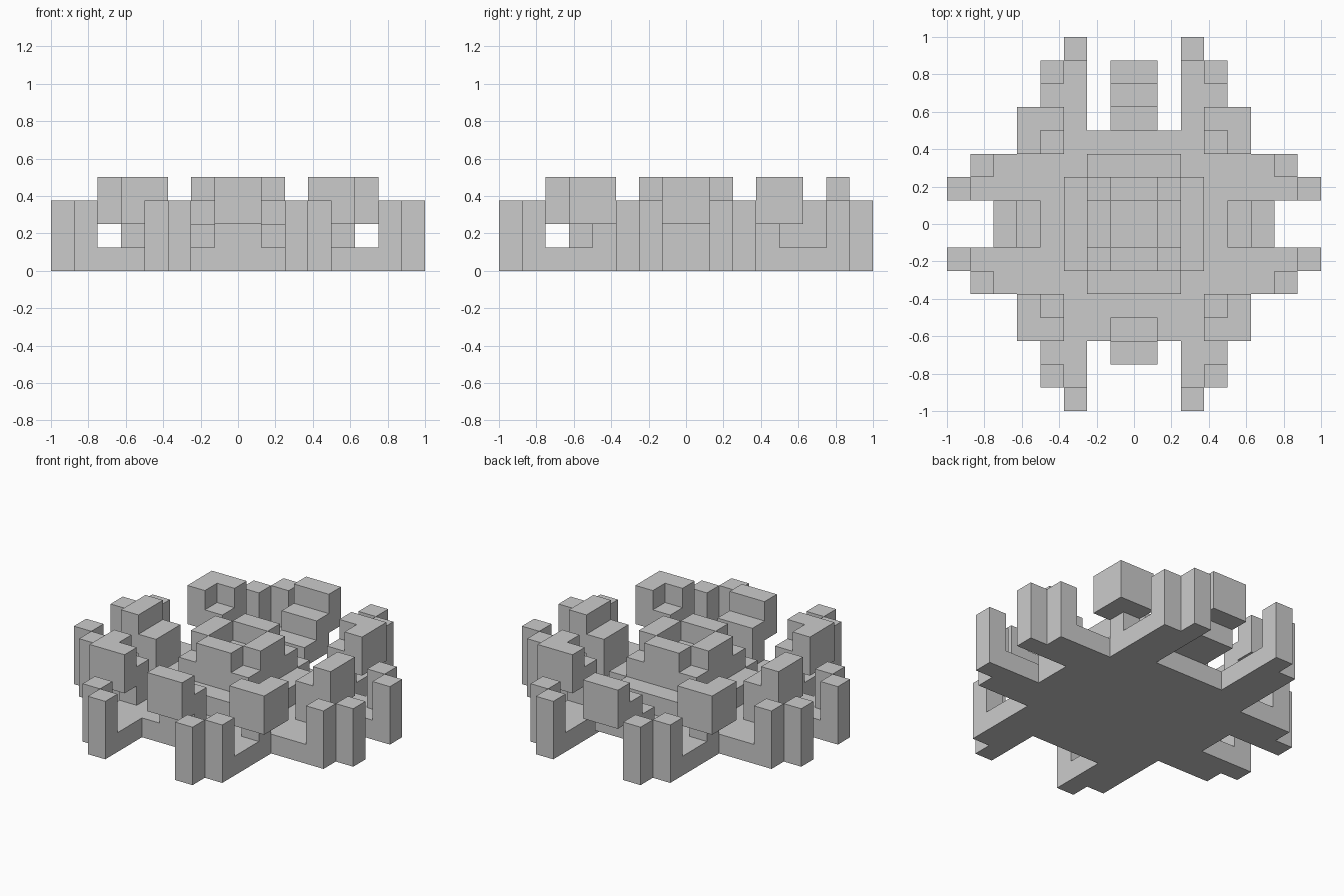
import bpy, bmesh
from mathutils import Matrix
from math import pi

if "Cube" in bpy.data.objects:
    bpy.data.objects.remove(bpy.data.objects["Cube"])

U = 0.125  # one block of the building grid


def prism(name, outline, lo, hi, plane="xy", turn=0.0):
    """Extrude a closed outline from lo to hi; 'xz' outlines are extruded along y."""
    bm = bmesh.new()
    def pt(a, b, c):
        return (a * U, b * U, c * U) if plane == "xy" else (a * U, c * U, b * U)
    face = bm.faces.new([bm.verts.new(pt(a, b, lo)) for a, b in outline])
    ext = bmesh.ops.extrude_face_region(bm, geom=[face])
    step = (0, 0, (hi - lo) * U) if plane == "xy" else (0, (hi - lo) * U, 0)
    bmesh.ops.translate(bm, vec=step,
                        verts=[g for g in ext["geom"] if isinstance(g, bmesh.types.BMVert)])
    bmesh.ops.rotate(bm, verts=bm.verts, matrix=Matrix.Rotation(turn, 3, 'Z'))
    bmesh.ops.recalc_face_normals(bm, faces=bm.faces)
    mesh = bpy.data.meshes.new(name)
    bm.to_mesh(mesh)
    bm.free()
    obj = bpy.data.objects.new(name, mesh)
    bpy.context.collection.objects.link(obj)
    return obj


def box(name, x0, x1, y0, y1, z0, z1):
    x0, x1 = sorted((x0, x1))
    y0, y1 = sorted((y0, y1))
    return prism(name, [(x0, y0), (x1, y0), (x1, y1), (x0, y1)], z0, z1)


# Base plate with eight stepped arms
half = [(2, -5), (2, -8), (3, -8), (3, -7), (4, -7), (4, -3), (7, -3), (7, -2),
        (8, -2), (8, -1), (5, -1), (5, 1), (8, 1), (8, 2), (7, 2), (7, 3),
        (4, 3), (4, 7), (3, 7), (3, 8), (2, 8), (2, 4)]
prism("base_plate", half + [(-x, y) for x, y in reversed(half)], 0, 1)

# Corner parts: arm tip posts and diagonal petals
for sx in (-1, 1):
    for sy in (-1, 1):
        for a, b in ((7, 1), (6, 2), (2, 7), (3, 6)):
            box("tip_post", sx * a, sx * (a + 1), sy * b, sy * (b + 1), 1, 3)
        box("diagonal_stem", sx * 3, sx * 4, sy * 3, sy * 4, 1, 3)
        ell = [(4, 3), (5, 3), (5, 5), (3, 5), (3, 4), (4, 4)]
        prism("diagonal_petal", [(sx * x, sy * y) for x, y in ell], 2, 4)

# Stepped petals on the right, left and front
petal = [(4, 1), (5, 1), (5, 2), (6, 2), (6, 4), (5, 4), (5, 3), (4, 3)]
for side, turn in (("right", 0), ("left", pi), ("front", -pi / 2)):
    prism(side + "_petal", petal, -1, 1, "xz", turn)

# Longer back petal
back = [(4, 1), (6, 1), (6, 2), (7, 2), (7, 4), (6, 4), (6, 3), (5, 3), (5, 2), (4, 2)]
prism("back_petal", back, -1, 1, "xz", pi / 2)

# Centre: cross-shaped step, square block, ring of four top blocks
q = [(3, -2), (3, 2), (2, 2), (2, 3)]
cross = q + [(-x, y) for x, y in reversed(q)] + [(-2, -2), (-2, -3), (2, -3), (2, -2)]
prism("centre_step", cross, 1, 2)
box("centre_block", -2, 2, -2, 2, 2, 3)
for s in (-1, 1):
    box("crown_side", s, s * 2, -1, 1, 3, 4)
    box("crown_end", -1, 1, s, s * 2, 3, 4)
